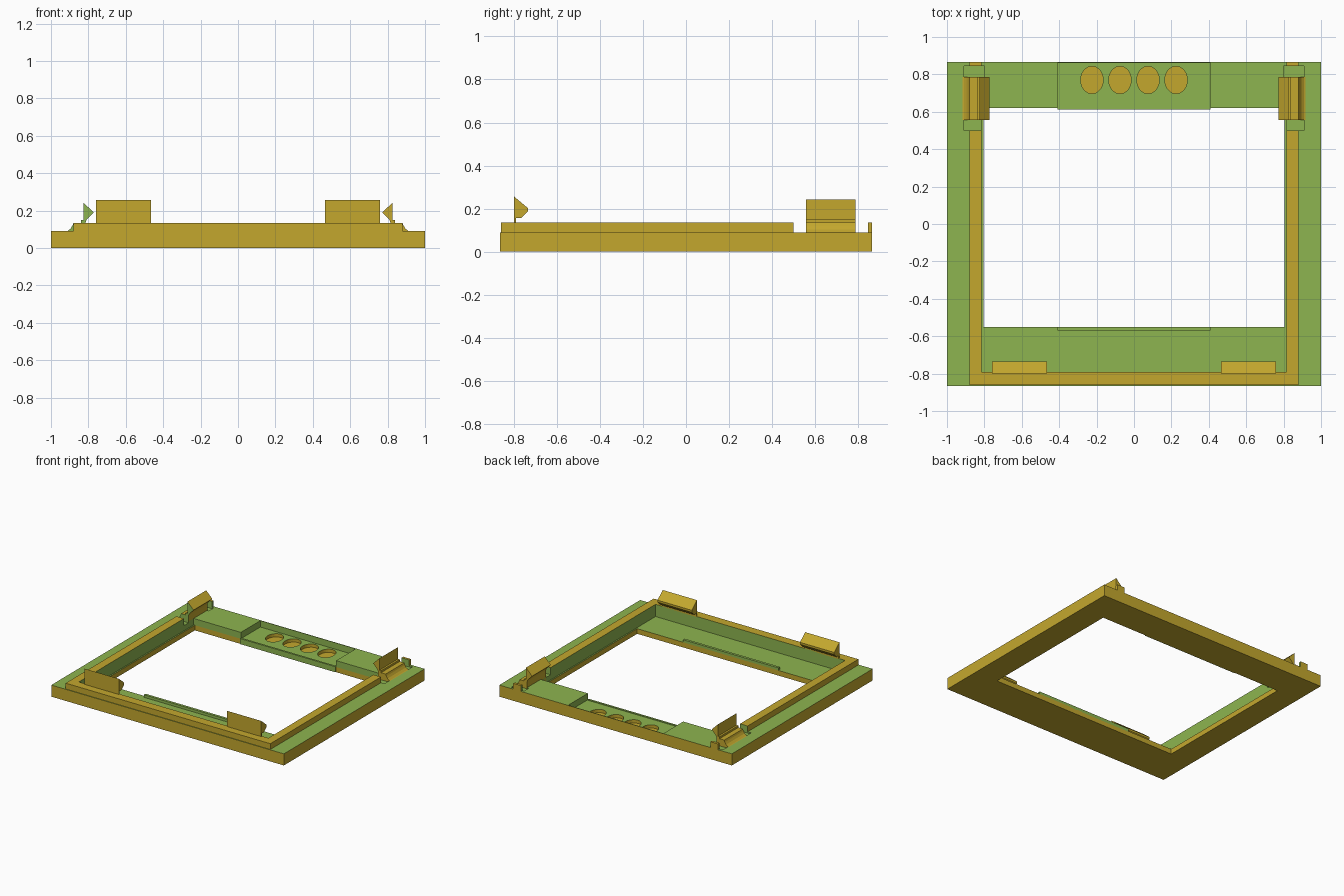
import bpy, bmesh
from mathutils import Vector

cube = bpy.data.objects.get("Cube")
if cube:
    bpy.data.objects.remove(cube, do_unlink=True)


def material(name, rgb):
    m = bpy.data.materials.new(name)
    m.use_nodes = True
    m.diffuse_color = (*rgb, 1)
    m.node_tree.nodes["Principled BSDF"].inputs["Base Color"].default_value = (*rgb, 1)
    return m


GOLD = material("mustard gold", (0.55, 0.39, 0.027))
GREEN = material("leaf green", (0.27, 0.46, 0.08))


def prism(name, pts, axis, a, b, rule=None):
    """Extrude a profile along x, y or z; rule(centre, normal) is True for green faces."""
    place = {"x": lambda p: (a, p[0], p[1]), "y": lambda p: (p[0], a, p[1]),
             "z": lambda p: (p[0], p[1], a)}[axis]
    bm = bmesh.new()
    face = bm.faces.new([bm.verts.new(place(p)) for p in pts])
    new = bmesh.ops.extrude_face_region(bm, geom=[face])["geom"]
    step = Vector([(b - a) * (axis == k) for k in "xyz"])
    bmesh.ops.translate(bm, vec=step, verts=[v for v in new if isinstance(v, bmesh.types.BMVert)])
    bmesh.ops.recalc_face_normals(bm, faces=bm.faces)
    mesh = bpy.data.meshes.new(name)
    bm.to_mesh(mesh)
    bm.free()
    obj = bpy.data.objects.new(name, mesh)
    bpy.context.collection.objects.link(obj)
    paint(obj, rule)
    return obj


def paint(obj, rule):
    obj.data.materials.clear()
    obj.data.materials.append(GOLD)
    obj.data.materials.append(GREEN)
    for f in obj.data.polygons:
        f.material_index = int(bool(rule and rule(f.center, f.normal)))


def box(name, x0, x1, y0, y1, z0, z1, rule=None):
    return prism(name, [(x0, y0), (x1, y0), (x1, y1), (x0, y1)], "z", z0, z1, rule)


def all_green(c, n):
    return True


# Base frame, carved from one slab
base = box("base_frame", -1, 1, -0.865, 0.865, 0, 0.09)
cutters = [
    box("well_cutter", -0.815, 0.815, -0.79, 0.62, 0.04, 0.3),
    box("panel_cutter", -0.41, 0.41, 0.5, 0.86, 0.04, 0.3),
    box("opening_cutter", -0.805, 0.805, -0.55, 0.62, -0.1, 0.3),
]
for s in (-1, 1):
    for y0, y1 in ((0.5, 0.56), (0.785, 0.845)):
        cutters.append(box("slot_cutter", s * 0.80, s * 0.91, y0, y1, 0.08, 0.3))
for x in (-0.225, -0.075, 0.075, 0.225):
    bpy.ops.mesh.primitive_cylinder_add(vertices=32, radius=1, depth=0.2, location=(x, 0.77, 0.115))
    hole = bpy.context.object
    hole.name = "hole_cutter"
    hole.scale = (0.06, 0.073, 1)
    cutters.append(hole)
for c in cutters:
    c.hide_render = True
    mod = base.modifiers.new("cut", "BOOLEAN")
    mod.operation, mod.solver, mod.object = "DIFFERENCE", "EXACT", c
bpy.context.view_layer.update()
deps = bpy.context.evaluated_depsgraph_get()
carved = bpy.data.meshes.new_from_object(base.evaluated_get(deps))
base.modifiers.clear()
base.data = carved
for c in cutters:
    bpy.data.objects.remove(c, do_unlink=True)


def base_green(c, n):
    outer = abs(c.x) > 0.99 or abs(c.y) > 0.863
    return n.z > -0.5 and c.z > 0.035 and not outer


paint(base, base_green)

# Raised U-shaped ridge: gold outside and on top, green inside
ridge = [(-0.88, 0.5), (-0.88, -0.86), (0.88, -0.86), (0.88, 0.5),
         (0.815, 0.5), (0.815, -0.79), (-0.815, -0.79), (-0.815, 0.5)]


def ridge_green(c, n):
    return n.z < 0.5 and (n.y > 0.5 or n.x * c.x < -0.1)


prism("raised_ridge", ridge, "z", 0.085, 0.135, ridge_green)

# Thin lips at the opening edges
box("front_lip", -0.41, 0.41, -0.57, -0.55, 0.035, 0.06, all_green)
box("back_lip", -0.41, 0.41, 0.612, 0.627, 0.002, 0.045, all_green)

# Front hooks
hook = [(-0.80, 0.13), (-0.80, 0.257), (-0.735, 0.203), (-0.735, 0.187),
        (-0.765, 0.157), (-0.79, 0.157), (-0.79, 0.13)]
for side, x0 in (("right", -0.76), ("left", 0.465)):
    prism(side + "_front_hook", hook, "x", x0, x0 + 0.295)

# Side spring clips with a concave foot, and the small posts behind them
clip = [(0.93, 0.085), (0.91, 0.092), (0.895, 0.104), (0.885, 0.12), (0.88, 0.135),
        (0.84, 0.135), (0.84, 0.15), (0.825, 0.15), (0.825, 0.242), (0.772, 0.19),
        (0.81, 0.15), (0.815, 0.135), (0.815, 0.05)]
for side, s in (("right", -1), ("left", 1)):
    prism(side + "_clip", [(s * x, z) for x, z in clip], "y", 0.557, 0.787,
          (lambda c, n: n.y < -0.5) if s < 0 else None)
    box(side + "_post", s * 0.815, s * 0.88, 0.845, 0.865, 0.08, 0.135,
        lambda c, n: n.y < -0.5 or n.x * c.x < -0.1)
